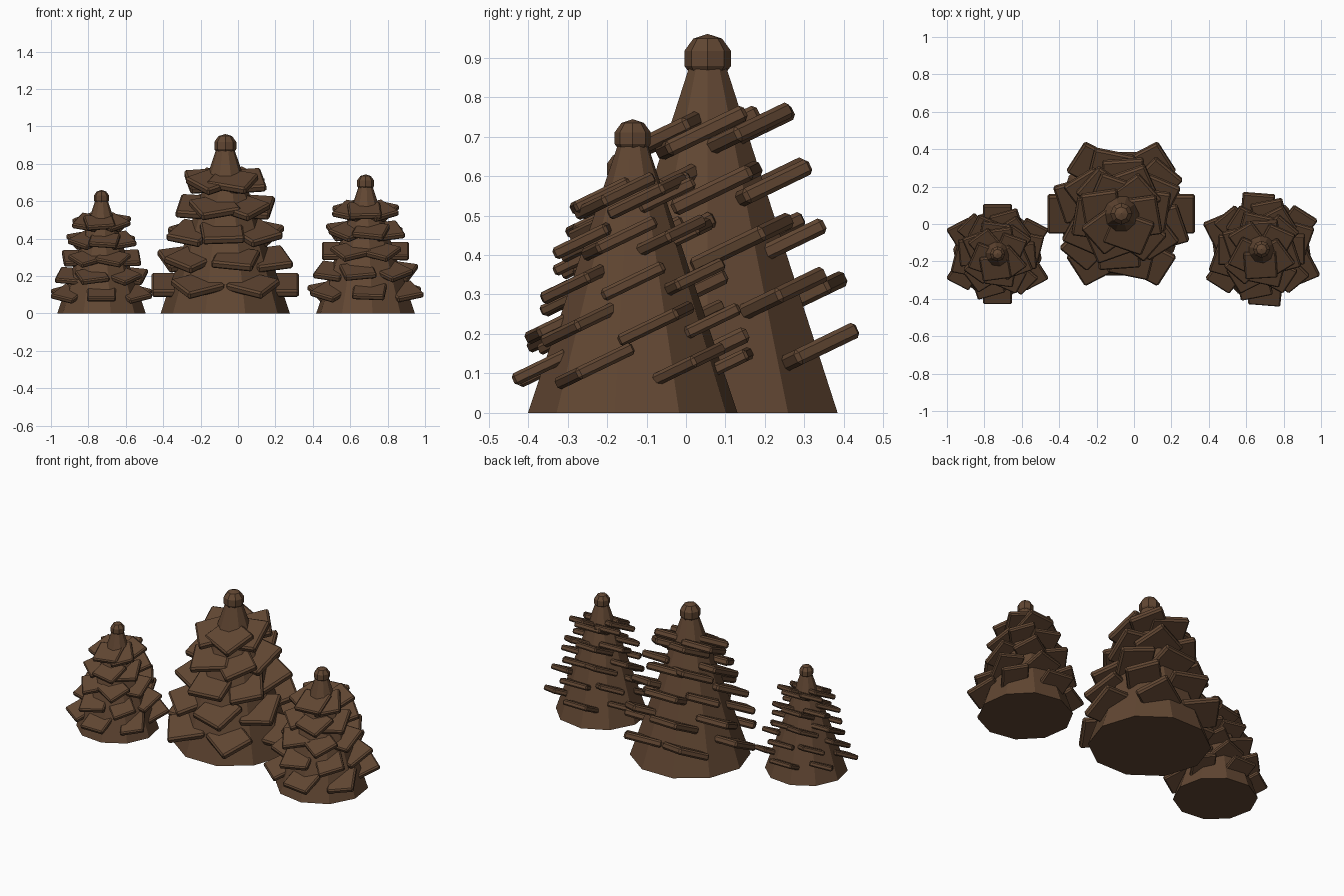
import bpy, bmesh
from math import cos, sin, radians
from mathutils import Matrix

if "Cube" in bpy.data.objects:
    bpy.data.objects.remove(bpy.data.objects["Cube"])

bark = bpy.data.materials.new("brown_bark")
bark.diffuse_color = (0.12, 0.062, 0.032, 1)
bark.use_nodes = True
bark.node_tree.nodes["Principled BSDF"].inputs["Base Color"].default_value = bark.diffuse_color

BASE_R, TOP_R, CORE_H = 0.346, 0.048, 0.88


def finish(bm, name):
    mesh = bpy.data.meshes.new(name)
    bm.to_mesh(mesh)
    bm.free()
    mesh.materials.append(bark)
    obj = bpy.data.objects.new(name, mesh)
    bpy.context.collection.objects.link(obj)
    return obj


def core(name, place, turn):
    # ten-sided tapered body
    bm = bmesh.new()
    rot = Matrix.Rotation(radians(turn - 90), 4, 'Z')
    bmesh.ops.create_cone(bm, cap_ends=True, segments=10, radius1=BASE_R, radius2=TOP_R,
                          depth=CORE_H,
                          matrix=place @ Matrix.Translation((0, 0, CORE_H / 2)) @ rot)
    finish(bm, name + "_core")


def tip(name, place):
    # faceted ball at the tip
    bm = bmesh.new()
    bmesh.ops.create_uvsphere(bm, u_segments=8, v_segments=5, radius=0.062,
                              matrix=place @ Matrix.Translation((0, 0, 0.898)))
    finish(bm, name + "_tip")


def scales(name, place, phase):
    # five tiers of six chamfered plates, all leaning the same way
    bm = bmesh.new()
    for tier in range(5):
        z = 0.153 + 0.139 * tier
        r = BASE_R + (TOP_R - BASE_R) * z / CORE_H
        for k in range(6):
            a = radians(phase + 60 * k) - 0.3 * tier
            m = (place @ Matrix.Translation((r * cos(a), r * sin(a), z))
                 @ Matrix.Rotation(0.45, 4, 'X') @ Matrix.Rotation(-a, 4, 'Z'))
            plate = bmesh.new()
            bmesh.ops.create_cube(plate, size=1, matrix=Matrix.Diagonal((0.2, 0.225, 0.042, 1)))
            bmesh.ops.bevel(plate, geom=plate.edges[:], offset=0.01, segments=1,
                            affect='EDGES', profile=0.5)
            plate.transform(m)
            tmp = bpy.data.meshes.new("tmp")
            plate.to_mesh(tmp)
            plate.free()
            bm.from_mesh(tmp)
            bpy.data.meshes.remove(tmp)
    finish(bm, name + "_scales")


# name, x, y, size, plate phase, core turn
for name, x, y, s, phase, turn in (("middle_cone", -0.068, 0.055, 1.0, 0, 0),
                                   ("left_cone", -0.73, -0.16, 0.688, 30, 30),
                                   ("right_cone", 0.682, -0.135, 0.775, 35, 26)):
    place = Matrix.Translation((x, y, 0)) @ Matrix.Scale(s, 4)
    core(name, place, turn)
    tip(name, place)
    scales(name, place, phase)
